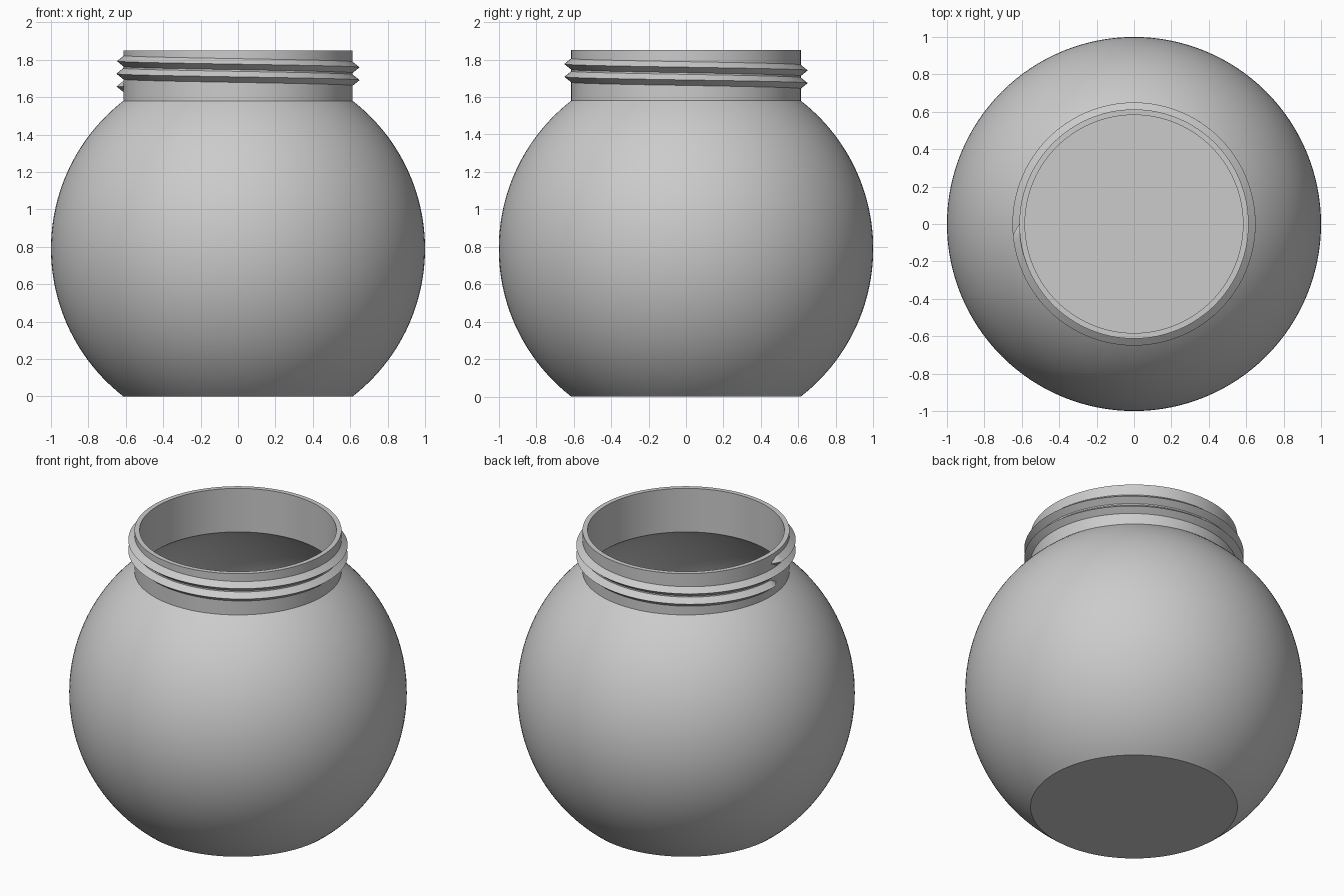
import bpy
import bmesh
from math import sin, cos, pi, radians, sqrt, asin

cube = bpy.data.objects.get("Cube")
if cube:
    bpy.data.objects.remove(cube, do_unlink=True)

SEGMENTS = 128
CENTRE_Z = 0.79      # middle of the globe
OUTER, INNER = 1.0, 0.97
NECK_OUT, NECK_IN = 0.613, 0.583
NECK_TOP = 1.85
FLOOR = 0.03

grey = bpy.data.materials.new("plain grey")
grey.use_nodes = True
colour = (0.6, 0.6, 0.6, 1)
grey.diffuse_color = colour
grey.node_tree.nodes["Principled BSDF"].inputs["Base Color"].default_value = colour


def finish(bm, name):
    """Turn a bmesh into a smooth object with sharp edges kept."""
    bmesh.ops.recalc_face_normals(bm, faces=bm.faces)
    mesh = bpy.data.meshes.new(name)
    bm.to_mesh(mesh)
    bm.free()
    mesh.materials.append(grey)
    obj = bpy.data.objects.new(name, mesh)
    bpy.context.collection.objects.link(obj)
    bpy.ops.object.select_all(action='DESELECT')
    obj.select_set(True)
    bpy.context.view_layer.objects.active = obj
    bpy.ops.object.shade_smooth_by_angle(angle=radians(25))
    return obj


def arc(radius, z_start, z_end, steps=48):
    """Points (r, z) along the globe's side between two heights."""
    a = asin((z_start - CENTRE_Z) / radius)
    b = asin((z_end - CENTRE_Z) / radius)
    angles = [a + (b - a) * i / steps for i in range(steps + 1)]
    return [(radius * cos(t), CENTRE_Z + radius * sin(t)) for t in angles]


# Jar: closed wall profile, outside up and inside back down, turned about z
shoulder_out = CENTRE_Z + sqrt(OUTER ** 2 - NECK_OUT ** 2)
shoulder_in = CENTRE_Z + sqrt(INNER ** 2 - NECK_IN ** 2)
profile = [(0, 0)]
profile += arc(OUTER, 0, shoulder_out)
profile += [(NECK_OUT, NECK_TOP), (NECK_IN, NECK_TOP)]
profile += arc(INNER, shoulder_in, FLOOR)
profile += [(0, FLOOR)]

bm = bmesh.new()
verts = [bm.verts.new((r, 0, z)) for r, z in profile]
edges = [bm.edges.new(pair) for pair in zip(verts, verts[1:])]
bmesh.ops.spin(bm, geom=verts + edges, cent=(0, 0, 0), axis=(0, 0, 1),
               angle=2 * pi, steps=SEGMENTS, use_merge=True)
bmesh.ops.remove_doubles(bm, verts=bm.verts, dist=0.0001)
finish(bm, "jar_body")

# Screw thread: triangular ridge winding down two turns, tapered at both ends
TURNS, PITCH, START_Z = 2, 0.068, 1.793
HALF, DEPTH, TAPER = 0.032, 0.037, 0.09
ROOT = NECK_OUT - 0.003
length = TURNS * 2 * pi + TAPER
steps = SEGMENTS * TURNS
path = [0, TAPER / 2] + [TAPER + (length - 2 * TAPER) * i / steps
                         for i in range(steps + 1)] + [length - TAPER / 2, length]
bm = bmesh.new()
rings = []
for t in path:
    size = max(0.02, min(1, t / TAPER, (length - t) / TAPER))
    z = START_Z - PITCH * t / (2 * pi)
    section = [(ROOT, HALF * size), (ROOT + DEPTH * size + 0.003, 0), (ROOT, -HALF * size)]
    rings.append([bm.verts.new((r * cos(pi + t), r * sin(pi + t), z + dz))
                  for r, dz in section])
for a, b in zip(rings, rings[1:]):
    for i in range(3):
        j = (i + 1) % 3
        bm.faces.new((a[i], a[j], b[j], b[i]))
bm.faces.new(rings[0])
bm.faces.new(rings[-1])
finish(bm, "neck_thread")
